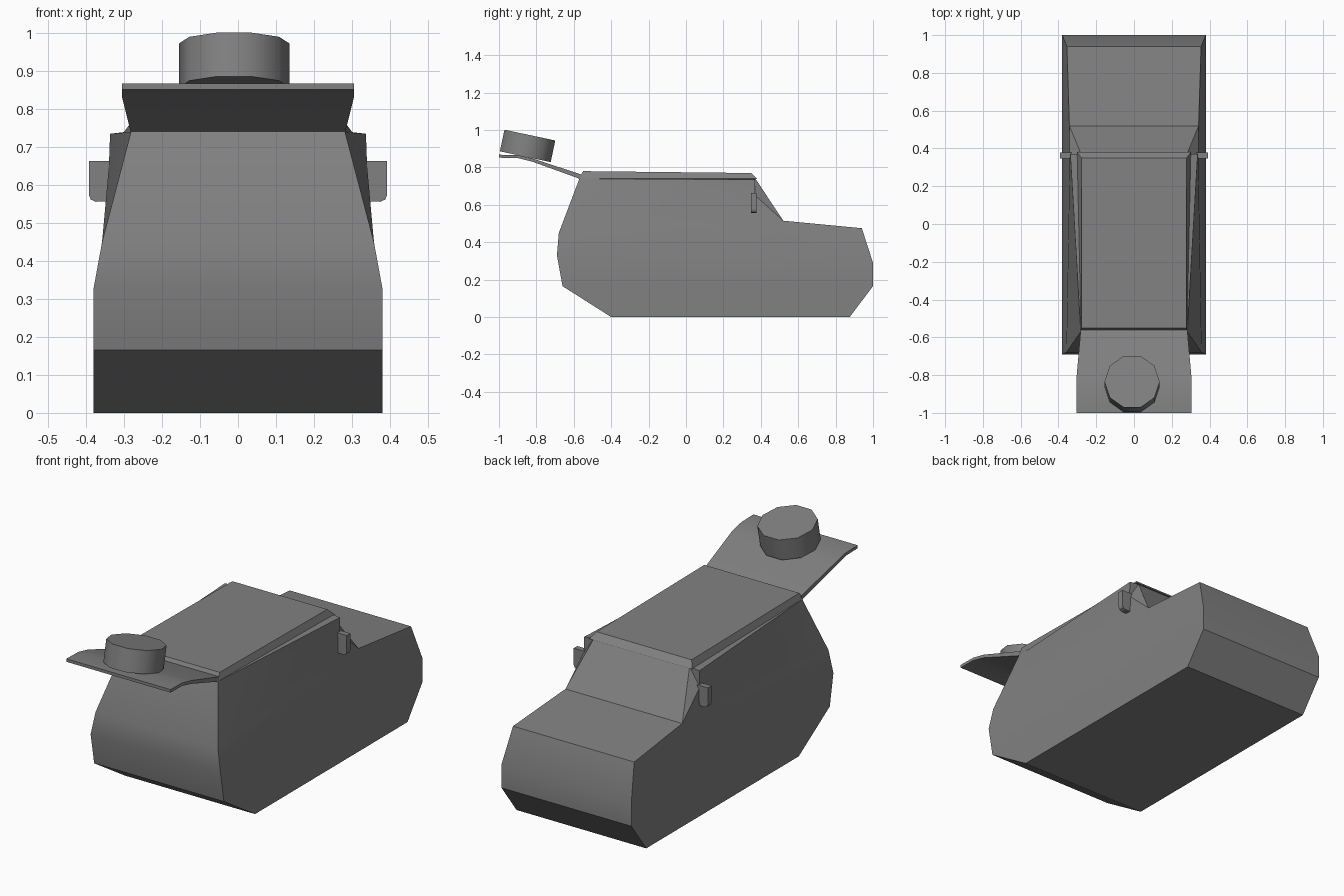
import bpy, bmesh, math
from mathutils import Matrix

old = bpy.data.objects.get("Cube")
if old:
    bpy.data.objects.remove(old, do_unlink=True)

grey = bpy.data.materials.new("plain_grey")
grey.use_nodes = True
grey.diffuse_color = (0.22, 0.22, 0.22, 1)
grey.node_tree.nodes["Principled BSDF"].inputs["Base Color"].default_value = (0.22, 0.22, 0.22, 1)


def finish(name, bm, angle=20):
    """Turn a bmesh into a shaded, coloured object."""
    bmesh.ops.remove_doubles(bm, verts=bm.verts, dist=0.0001)
    bmesh.ops.recalc_face_normals(bm, faces=bm.faces)
    mesh = bpy.data.meshes.new(name)
    bm.to_mesh(mesh)
    bm.free()
    mesh.materials.append(grey)
    obj = bpy.data.objects.new(name, mesh)
    bpy.context.collection.objects.link(obj)
    bpy.ops.object.select_all(action='DESELECT')
    obj.select_set(True)
    bpy.context.view_layer.objects.active = obj
    bpy.ops.object.shade_smooth_by_angle(angle=math.radians(angle))
    return obj


def prism(name, ring_a, ring_b):
    """Solid between two matching outlines."""
    bm = bmesh.new()
    a = [bm.verts.new(p) for p in ring_a]
    b = [bm.verts.new(p) for p in ring_b]
    bm.faces.new(a)
    bm.faces.new(b)
    for i in range(len(a)):
        j = (i + 1) % len(a)
        bm.faces.new((a[i], a[j], b[j], b[i]))
    return finish(name, bm)


def across(name, outline):
    """Side outline of (half width, y, z) points spanned from right to left."""
    return prism(name, outline, [(-x, y, z) for x, y, z in outline])


# Body: rows of (half width, y, z) at tail, pillar, cowl and nose
PILLAR, COWL = 0.37, 0.52
rows = [[(0.38, tail, zt), (0.38, PILLAR, zn), (0.38, COWL, zn), (0.38, nose, zn)]
        for tail, zt, nose, zn in ((-0.40, 0, 0.875, 0), (-0.66, 0.165, 1, 0.165), (-0.69, 0.33, 1, 0.29))]
rows.append([(0.358, -0.68, 0.45), (0.345, PILLAR, 0.50), (0.342, COWL, 0.515), (0.355, 0.94, 0.475)])
tail_top = (0.282, -0.57, 0.74)
flare_top = (0.337, PILLAR, 0.735)
flare_low = (0.34, PILLAR, 0.65)
screen_top = (0.28, PILLAR, 0.742)

side = []
for low, high in zip(rows, rows[1:]):
    side += [(low[i], low[i + 1], high[i + 1], high[i]) for i in range(3)]
belt = rows[-1]
side += [(belt[0], belt[1], flare_low, tail_top), (tail_top, flare_low, flare_top),
         (belt[1], belt[2], flare_low), (screen_top, flare_top, flare_low),
         (screen_top, flare_low, belt[2]), (tail_top, flare_top, screen_top)]

# Centre strip runs right round the body from tail to windscreen
loop = [r[0] for r in rows] + [tail_top, screen_top, belt[2]] + [r[3] for r in reversed(rows)]
loop += [rows[0][2], rows[0][1]]

bm = bmesh.new()
cache = {}


def vert(p, sign=1):
    key = (p[0] * sign, p[1], p[2])
    if key not in cache:
        cache[key] = bm.verts.new(key)
    return cache[key]


for face in side:
    for sign in (1, -1):
        bm.faces.new([vert(p, sign) for p in face])
for p, q in zip(loop, loop[1:] + loop[:1]):
    bm.faces.new((vert(p), vert(q), vert(q, -1), vert(p, -1)))
finish("body", bm, 19)

# Raised roof panel
across("roof", [(0.282, -0.575, 0.738), (0.278, -0.55, 0.78), (0.278, 0.35, 0.77), (0.302, 0.38, 0.738)])

# Open tail hatch, widening towards its free edge
across("tail_hatch", [(0.282, -0.565, 0.738), (0.305, -0.82, 0.83), (0.305, -0.9, 0.85),
                      (0.305, -1, 0.852), (0.305, -1, 0.868), (0.305, -0.9, 0.866),
                      (0.305, -0.82, 0.848), (0.282, -0.56, 0.762)])

# Spare wheel lying on the hatch
bm = bmesh.new()
bmesh.ops.create_cone(bm, cap_ends=True, segments=10, radius1=0.146, radius2=0.146, depth=0.118)
bmesh.ops.rotate(bm, verts=bm.verts, matrix=Matrix.Rotation(math.radians(18), 3, 'Z'))
if max(v.co.x for v in bm.verts) < 0.1455:
    bmesh.ops.rotate(bm, verts=bm.verts, matrix=Matrix.Rotation(math.radians(18), 3, 'Z'))
bmesh.ops.rotate(bm, verts=bm.verts, matrix=Matrix.Rotation(math.radians(-12), 3, 'X'))
bmesh.ops.translate(bm, verts=bm.verts, vec=(-0.01, -0.847, 0.915))
finish("spare_wheel", bm, 40)

# Door mirrors with a rounded lower outer corner
mirror = [(0.33, 0.558), (0.375, 0.556), (0.388, 0.562), (0.393, 0.575), (0.393, 0.663), (0.33, 0.663)]
for name, sign in (("left_mirror", 1), ("right_mirror", -1)):
    prism(name, [(x * sign, 0.348, z) for x, z in mirror], [(x * sign, 0.378, z) for x, z in mirror])
